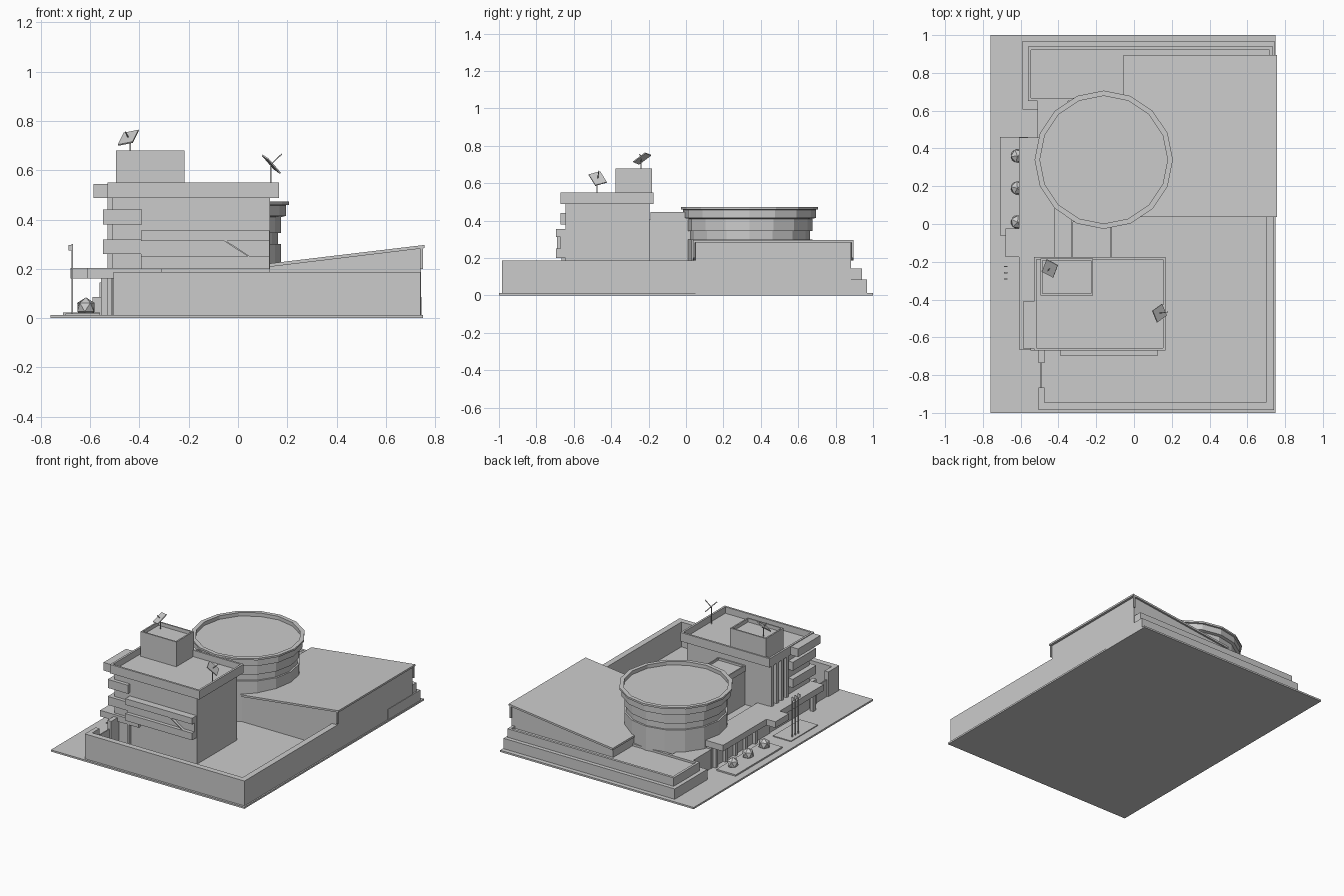
import bpy, bmesh, math
from mathutils import Vector, Matrix

if "Cube" in bpy.data.objects:
    bpy.data.objects.remove(bpy.data.objects["Cube"])

grey = bpy.data.materials.new("concrete_grey")
grey.diffuse_color = (0.6, 0.6, 0.6, 1)
grey.use_nodes = True
grey.node_tree.nodes["Principled BSDF"].inputs["Base Color"].default_value = grey.diffuse_color


def finish(name, bm):
    bmesh.ops.recalc_face_normals(bm, faces=bm.faces[:])
    me = bpy.data.meshes.new(name)
    bm.to_mesh(me)
    bm.free()
    me.materials.append(grey)
    ob = bpy.data.objects.new(name, me)
    bpy.context.collection.objects.link(ob)
    return ob


def box(name, x0, x1, y0, y1, z0, z1, rim=0, depth=0):
    """Box between limits; rim and depth sink the top to leave a parapet."""
    bm = bmesh.new()
    bmesh.ops.create_cube(bm, size=1)
    for v in bm.verts:
        v.co = ((x0 + x1) / 2 + v.co.x * (x1 - x0),
                (y0 + y1) / 2 + v.co.y * (y1 - y0),
                (z0 + z1) / 2 + v.co.z * (z1 - z0))
    if rim:
        top = max(bm.faces, key=lambda f: f.calc_center_median().z)
        bmesh.ops.inset_region(bm, faces=[top], thickness=rim)
        inner = bmesh.ops.extrude_face_region(bm, geom=[top])["geom"]
        for v in [g for g in inner if isinstance(g, bmesh.types.BMVert)]:
            v.co.z -= depth
        if top.is_valid:
            bm.faces.remove(top)
    return finish(name, bm)


def prism_xz(name, pts, y0, y1):
    """Extrude an x-z outline along y."""
    bm = bmesh.new()
    f = bm.faces.new([bm.verts.new((x, y0, z)) for x, z in pts])
    g = bmesh.ops.extrude_face_region(bm, geom=[f])["geom"]
    for v in [e for e in g if isinstance(e, bmesh.types.BMVert)]:
        v.co.y = y1
    return finish(name, bm)


def lathe(name, cx, cy, profile, n=16):
    """Spin a radius-height profile and cap both ends."""
    bm = bmesh.new()
    rings = [[bm.verts.new((cx + r * math.cos(2 * math.pi * i / n),
                            cy + r * math.sin(2 * math.pi * i / n), z))
              for i in range(n)] for r, z in profile]
    for a, b in zip(rings, rings[1:]):
        for i in range(n):
            j = (i + 1) % n
            bm.faces.new((a[i], a[j], b[j], b[i]))
    bm.faces.new(rings[0])
    bm.faces.new(rings[-1])
    return finish(name, bm)


def dish(name, base, mid, normal, spin, horn):
    """Pole with a tilted square reflector and a thin feed arm."""
    x, y, z = base
    box(name + "_pole", x - .003, x + .003, y - .003, y + .003, z, mid[2])
    ob = box(name + "_panel", -.034, .034, -.042, .042, -.003, .003)
    rot = Vector(normal).to_track_quat('Z', 'Y').to_matrix().to_4x4()
    ob.matrix_world = Matrix.Translation(mid) @ rot @ Matrix.Rotation(spin, 4, 'Z')
    arm = box(name + "_arm", -.002, .002, -.002, .002, 0, horn)
    arm.matrix_world = Matrix.Translation(mid) @ rot


# ground slab
box("ground_slab", -.76, .75, -1, 1, 0, .012)

# yard walls and gate
box("yard_wall_front", -.505, .74, -.985, -.945, .01, .187)
box("yard_wall_right", .698, .74, -.985, .05, .01, .187)
box("gate_post_front", -.505, -.475, -.985, -.865, .01, .187)
box("gate_post_back", -.505, -.475, -.735, -.64, .01, .187)
box("gate_panel", -.495, -.487, -.87, -.73, .01, .13)

# tower
box("tower_body", -.51, .13, -.645, -.195, .01, .49)
box("tower_roof", -.53, .167, -.67, -.175, .488, .55, .02, .045)
box("tower_side_box", -.587, -.52, -.66, -.41, .488, .545)
for i, (a, b) in enumerate([(.38, .44), (.26, .32)]):
    box(f"corner_band_{i}", -.547, -.39, -.67, -.41, a, b)
for i, (a, b) in enumerate([(.312, .355), (.2, .25)]):
    box(f"front_balcony_{i}", -.393, .128, -.695, -.64, a, b)
box("front_window_band", -.393, .128, -.67, -.64, .2, .355)
prism_xz("front_brace", [(-.055, .312), (-.045, .312), (.05, .25), (.04, .25)], -.69, -.66)
for i in range(4):
    y = -.21 - i * .055
    box(f"side_fin_{i}", -.53, -.505, y - .012, y + .012, .2, .49)
box("entry_pillar", -.40, -.385, -.665, -.64, .01, .2)

# roof house and dishes
box("roof_house", -.495, -.217, -.378, -.183, .49, .68, .014, .025)
dish("left_dish", (-.437, -.24, .66), (-.445, -.235, .732), (-.4, -.45, .8), .3, .03)
dish("right_dish", (.133, -.475, .5), (.135, -.472, .625), (.72, .1, .69), .35, .06)

# connector between tower and drum
box("connector", -.325, -.125, -.2, .05, .01, .405)
box("connector_roof", -.332, -.118, -.19, .02, .405, .445, .012, .015)

# round drum with recessed window band and parapet
lathe("drum", -.16, .34, [(.335, .01), (.335, .3), (.323, .3), (.323, .345), (.335, .345),
                          (.335, .41), (.355, .415), (.355, .458), (.366, .46), (.366, .473),
                          (.338, .473), (.338, .448)])

# hall with sloping roof
prism_xz("hall_body", [(-.05, .01), (.742, .01), (.742, .285), (-.05, .187)], .05, .882)
prism_xz("hall_roof", [(-.055, .186), (.757, .284), (.757, .297), (-.055, .2)], .038, .895)
for y in (.038, .885):
    box("hall_edge_fin", .738, .75, y, y + .01, .2, .287)

# rear terraces
box("lower_terrace", -.59, .745, .605, .968, .01, .085)
box("upper_terrace", -.562, .735, .65, .94, .08, .145, .025, .015)
box("terrace_link", -.512, -.35, .44, .66, .01, .145)

# entrance wing and canopy
box("entrance_wing", -.515, -.3, -.2, .45, .01, .165)
box("canopy", -.61, -.42, -.2, .458, .16, .203)
box("canopy_front", -.61, -.31, -.665, -.2, .16, .203)
box("canopy_porch", -.68, -.6, -.175, -.025, .16, .203)
for i in range(5):
    y = -.02 + i * .11
    box(f"entrance_pier_{i}", -.535, -.51, y - .012, y + .012, .01, .165)
box("corner_pier", -.555, -.53, -.655, -.625, .01, .165)

# planter with boulders
box("planter", -.71, -.56, -.06, .46, .01, .022)
for i, y in enumerate((.36, .19, .01)):
    bm = bmesh.new()
    bmesh.ops.create_icosphere(bm, subdivisions=1, radius=.04,
                               matrix=Matrix.Translation((-.617, y, .044))
                               @ Matrix.Rotation(.7 + i, 4, 'Z'))
    finish(f"boulder_{i}", bm)

# flag poles on a plinth
box("pole_plinth", -.7, -.56, -.47, -.17, .01, .018)
for i in range(3):
    y = -.225 - i * .033
    box(f"flag_pole_{i}", -.675, -.669, y - .003, y + .003, .01, .3)
    box(f"flag_{i}", -.688, -.67, y - .003, y + .003, .275, .297)
